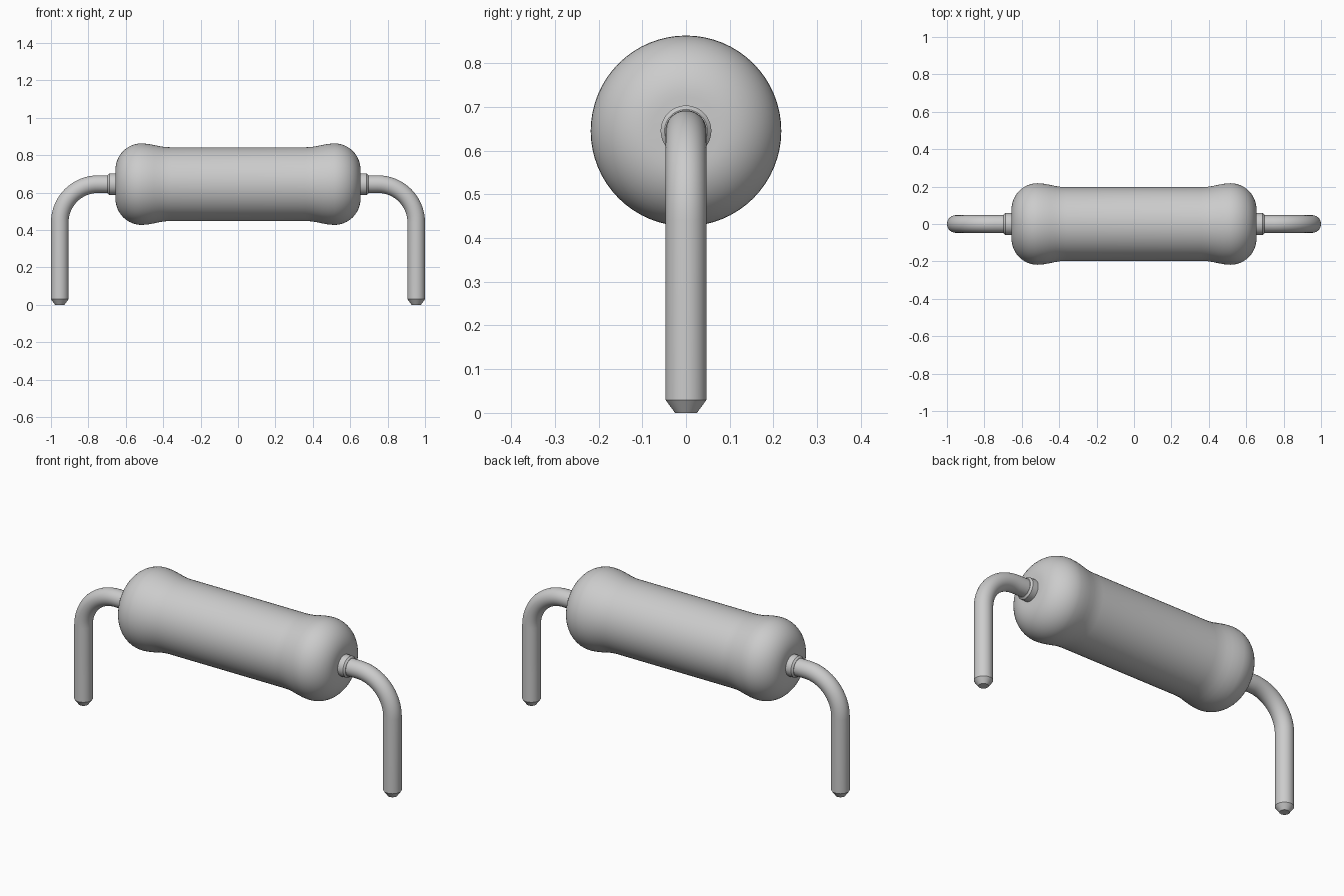
import bpy, bmesh, math

if "Cube" in bpy.data.objects:
    bpy.data.objects.remove(bpy.data.objects["Cube"])

AXIS_Z = 0.645
SEG = 48

grey = bpy.data.materials.new("light grey")
grey.diffuse_color = (0.6, 0.6, 0.6, 1)
grey.use_nodes = True
grey.node_tree.nodes["Principled BSDF"].inputs["Base Color"].default_value = grey.diffuse_color


def sweep(name, stations, seg=SEG):
    """Skin circles of given radius; station = (x, z, tilt, radius), path lies in the xz plane."""
    bm = bmesh.new()
    rings = []
    for x, z, tilt, r in stations:
        ring = []
        for i in range(seg):
            a = 2 * math.pi * i / seg
            u, v = r * math.cos(a), r * math.sin(a)
            ring.append(bm.verts.new((x + u * math.sin(tilt), v, z + u * math.cos(tilt))))
        rings.append(ring)
    for a, b in zip(rings, rings[1:]):
        for i in range(seg):
            j = (i + 1) % seg
            bm.faces.new((a[i], a[j], b[j], b[i]))
    bm.faces.new(rings[0])
    bm.faces.new(rings[-1])
    bmesh.ops.recalc_face_normals(bm, faces=bm.faces)
    me = bpy.data.meshes.new(name)
    bm.to_mesh(me)
    bm.free()
    me.materials.append(grey)
    ob = bpy.data.objects.new(name, me)
    bpy.context.collection.objects.link(ob)
    bpy.ops.object.select_all(action='DESELECT')
    ob.select_set(True)
    bpy.context.view_layer.objects.active = ob
    bpy.ops.object.shade_smooth_by_angle(angle=math.radians(35))
    return ob


# Body: slim barrel with a rounded bulge at each end
half = [(0.36, 0.197), (0.39, 0.1985), (0.42, 0.203), (0.45, 0.2095), (0.48, 0.215)]
for k in range(13):
    a = math.pi / 2 * (1 - k / 12)
    half.append((0.515 + 0.14 * math.cos(a), 0.078 + 0.14 * math.sin(a)))
profile = [(-x, r) for x, r in reversed(half)] + half
sweep("body", [(x, AXIS_Z, 0, r) for x, r in profile], 64)

# Lead path: horizontal, quarter bend, straight down, tapered tip
LEG_X, BEND, R = 0.953, 0.205, 0.047
for side, s in (("right", 1), ("left", -1)):
    lead = [(0.63, AXIS_Z, 0, R)]
    for k in range(17):
        t = math.pi / 2 * k / 16
        lead.append((LEG_X - BEND + BEND * math.sin(t),
                     AXIS_Z - BEND + BEND * math.cos(t), t, R))
    lead += [(LEG_X, 0.03, math.pi / 2, R), (LEG_X, 0, math.pi / 2, 0.025)]
    sweep(side + "_lead", [(s * x, z, s * t, r) for x, z, t, r in lead])

    # Collar where the lead enters the body
    collar = [(0.64, 0.058), (0.688, 0.058), (0.697, 0.049)]
    sweep(side + "_collar", [(s * x, AXIS_Z, 0, r) for x, r in collar])
